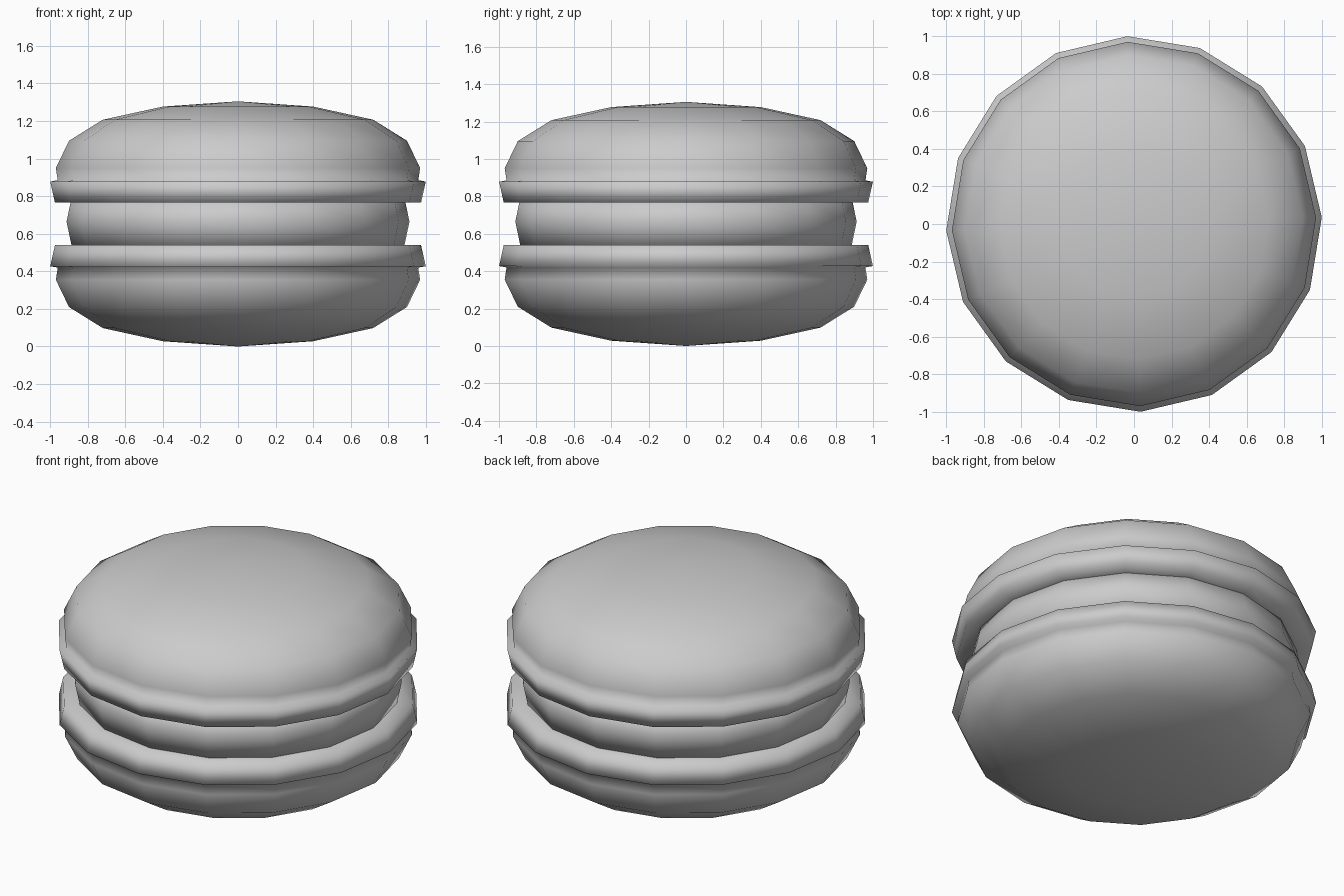
import bpy, bmesh, math

if "Cube" in bpy.data.objects:
    bpy.data.objects.remove(bpy.data.objects["Cube"])

SIDES = 16
TURN = math.radians(2)
MID = 0.6525   # mirror height between the two shells


def lathe(name, profile):
    """Spin (radius, z) points around z; zero radius makes a single pole."""
    bm = bmesh.new()
    rings = []
    for r, z in profile:
        if r == 0:
            rings.append([bm.verts.new((0, 0, z))] * SIDES)
        else:
            rings.append([bm.verts.new((r * math.cos(TURN + 2 * math.pi * i / SIDES),
                                        r * math.sin(TURN + 2 * math.pi * i / SIDES), z))
                          for i in range(SIDES)])
    for a, b in zip(rings, rings[1:]):
        for i in range(SIDES):
            j = (i + 1) % SIDES
            quad = [a[i], a[j], b[j], b[i]]
            bm.faces.new(list(dict.fromkeys(quad)))
    bmesh.ops.recalc_face_normals(bm, faces=bm.faces)
    for f in bm.faces:
        f.smooth = True
    mesh = bpy.data.meshes.new(name)
    bm.to_mesh(mesh)
    bm.free()
    obj = bpy.data.objects.new(name, mesh)
    bpy.context.collection.objects.link(obj)
    return obj


# domed biscuit shell with its protruding foot
shell = [(0, 1.305), (0.40, 1.277), (0.72, 1.207), (0.90, 1.095), (0.97, 0.95),
         (0.96, 0.885), (1.0, 0.878), (0.975, 0.766), (0.84, 0.766), (0, 0.766)]
lathe("top_shell", shell)
lathe("bottom_shell", [(r, 2 * MID - z) for r, z in shell])

# cream filling between the shells
lathe("filling", [(0, 0.775), (0.89, 0.775), (0.913, 0.665), (0.885, 0.53), (0, 0.53)])
